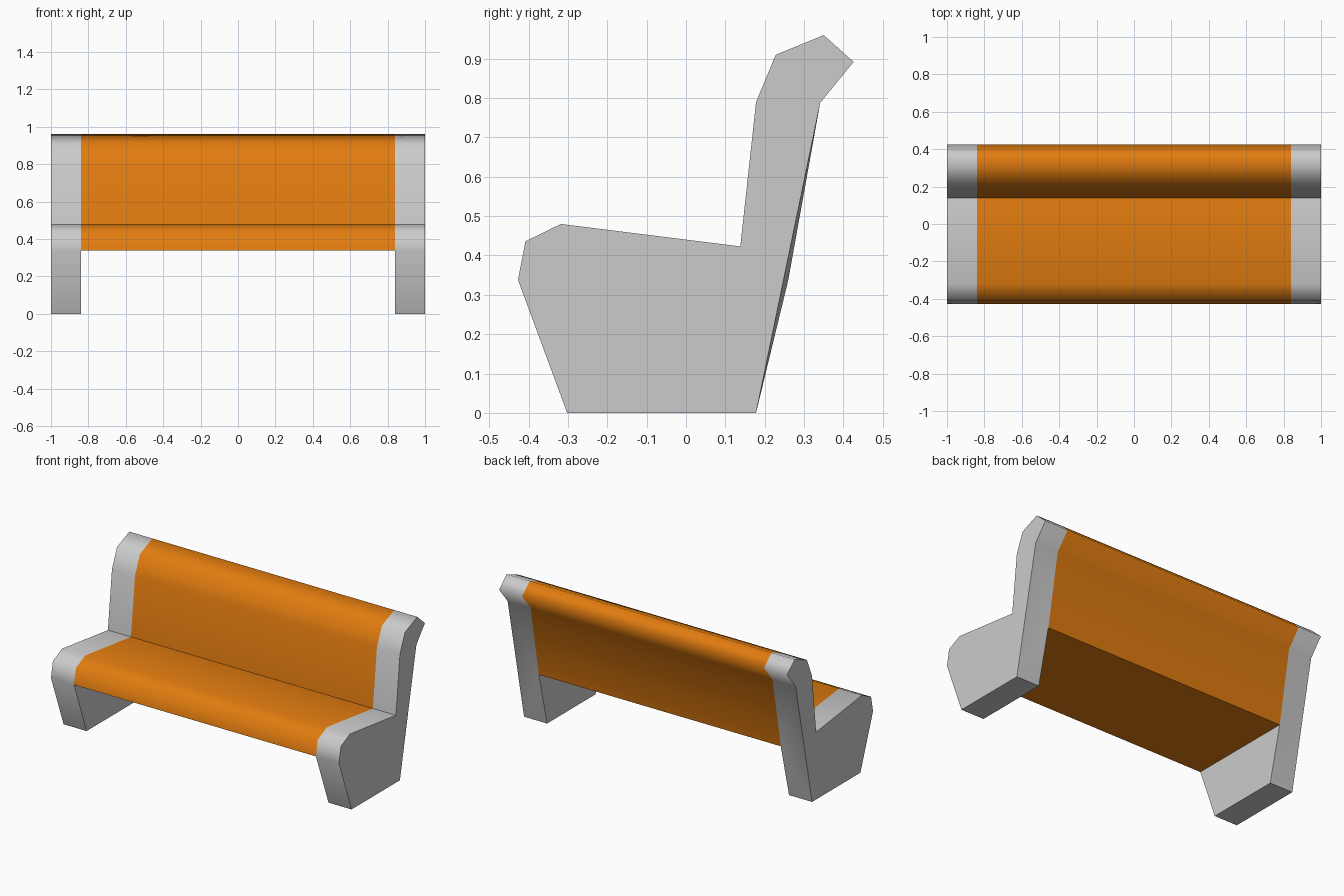
import bpy, bmesh

if "Cube" in bpy.data.objects:
    bpy.data.objects.remove(bpy.data.objects["Cube"])

# Side profile (y, z), counter-clockwise from the front foot
PROFILE = [(-0.302, 0), (0.178, 0), (0.26, 0.338), (0.341, 0.788),
           (0.426, 0.892), (0.35, 0.96), (0.228, 0.91), (0.178, 0.79),
           (0.138, 0.423), (-0.318, 0.48), (-0.408, 0.436), (-0.427, 0.338)]
FOOT_F, FOOT_B, REAR, CREASE, FRONT = 0, 1, 2, 8, 11
N = len(PROFILE)
INNER, OUTER = 0.84, 1.0


def ring(bm, x, ids):
    return {i: bm.verts.new((x, *PROFILE[i])) for i in ids}


def finish(bm, name, flat, creases):
    """Smooth all but the flat faces, with sharp edges around them."""
    for f in bm.faces:
        f.smooth = f not in flat
    for f in flat:
        for e in f.edges:
            e.smooth = False
    for pair in creases:
        bm.edges.get(pair).smooth = False
    mesh = bpy.data.meshes.new(name)
    bm.to_mesh(mesh)
    bm.free()
    obj = bpy.data.objects.new(name, mesh)
    bpy.context.collection.objects.link(obj)
    return obj


# Concrete end: outer cap, wrapped rim, inner leg wall, sole
bm = bmesh.new()
a = ring(bm, INNER, range(N))
b = ring(bm, OUTER, [i for i in range(N) if i != REAR])
cap = bm.faces.new(list(b.values()))
sole = bm.faces.new((a[0], a[1], b[1], b[0]))
wall = bm.faces.new((a[FRONT], a[REAR], a[FOOT_B], a[FOOT_F]))
for i in range(3, N):
    j = (i + 1) % N
    bm.faces.new((a[i], a[j], b[j], b[i]))
bm.faces.new((a[1], a[2], b[1]))
bm.faces.new((a[2], a[3], b[3]))
bm.faces.new((a[2], b[3], b[1]))
end = finish(bm, "bench_end", [cap, sole, wall], [(a[CREASE], b[CREASE])])
end.modifiers.new("mirror", 'MIRROR').use_mirror_merge = False

# Orange seat and backrest shell with flat underside
bm = bmesh.new()
a = ring(bm, -INNER, range(REAR, N))
b = ring(bm, INNER, range(REAR, N))
for i in range(REAR, N - 1):
    bm.faces.new((a[i], a[i + 1], b[i + 1], b[i]))
under = bm.faces.new((a[FRONT], a[REAR], b[REAR], b[FRONT]))
shell = finish(bm, "seat_and_backrest", [under], [(a[CREASE], b[CREASE])])
orange = bpy.data.materials.new("orange")
orange.diffuse_color = (0.75, 0.2, 0.005, 1)
orange.use_nodes = True
orange.node_tree.nodes["Principled BSDF"].inputs["Base Color"].default_value = orange.diffuse_color
shell.data.materials.append(orange)
